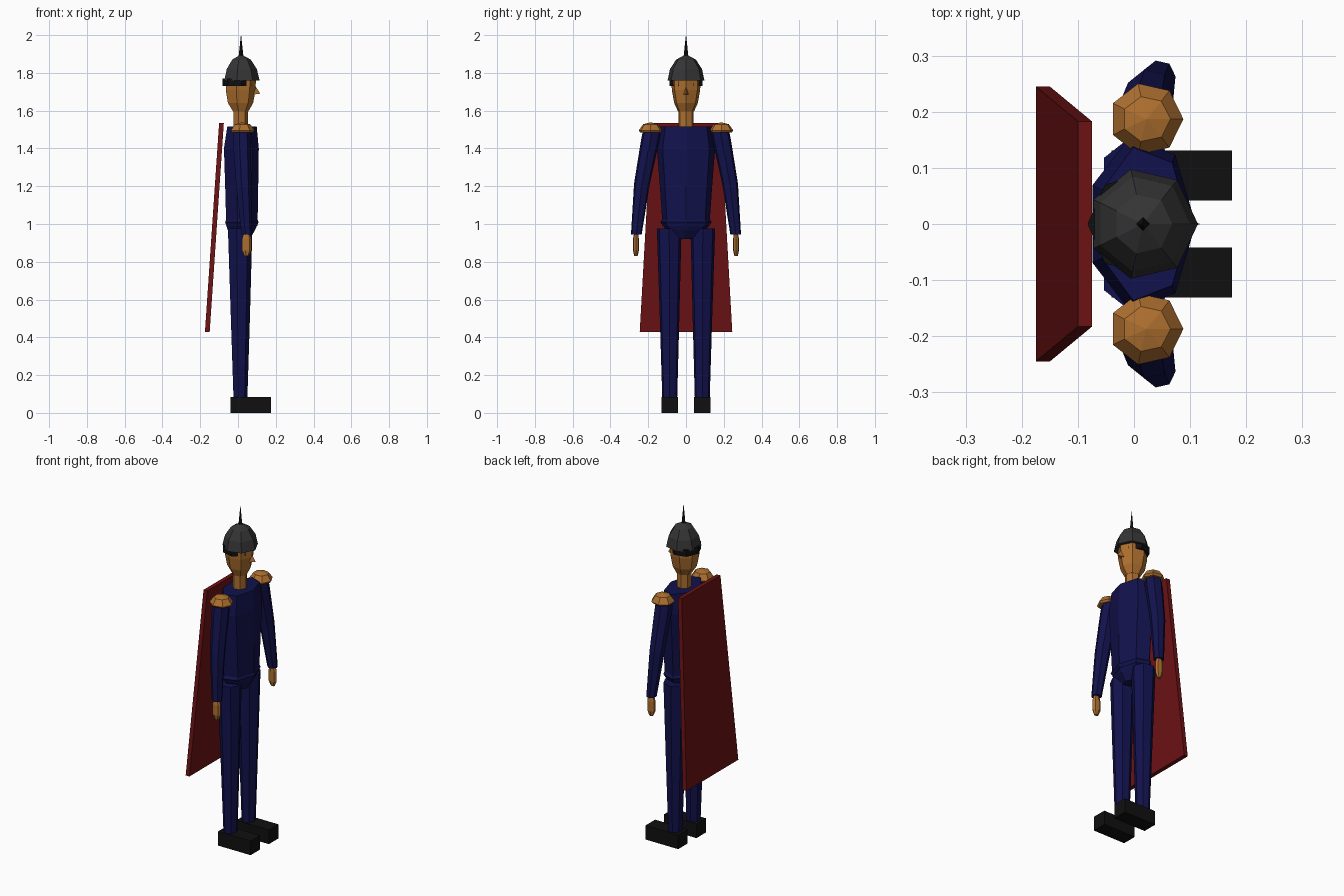
import bpy
import math


def material(name, rgb):
    m = bpy.data.materials.new(name)
    m.diffuse_color = (*rgb, 1)
    return m


NAVY = material("navy cloth", (0.006, 0.006, 0.075))
TAN = material("tan skin and trim", (0.42, 0.16, 0.028))
RED = material("dark red cloth", (0.15, 0.006, 0.007))
GREY = material("dark grey helmet", (0.035, 0.035, 0.035))
BLACK = material("black leather", (0.005, 0.005, 0.005))


def mesh_object(name, verts, faces, mat):
    me = bpy.data.meshes.new(name)
    me.from_pydata(verts, [], faces)
    me.materials.append(mat)
    ob = bpy.data.objects.new(name, me)
    bpy.context.collection.objects.link(ob)
    return ob


def loft(name, rings, mat, n=7, turn=0.0):
    """Join n-sided rings (x, y, z, rx, ry), listed bottom to top."""
    verts, faces = [], []
    for x, y, z, rx, ry in rings:
        for i in range(n):
            a = turn + math.tau * i / n
            verts.append((x + rx * math.cos(a), y + ry * math.sin(a), z))
    for k in range(len(rings) - 1):
        for i in range(n):
            j = (i + 1) % n
            faces.append((k*n + i, k*n + j, k*n + n + j, k*n + n + i))
    faces.append(tuple(reversed(range(n))))
    faces.append(tuple(range(len(verts) - n, len(verts))))
    return mesh_object(name, verts, faces, mat)


def slab(name, bottom, top, mat):
    """Box between two rectangles given as (x0, x1, y0, y1, z)."""
    verts = []
    for x0, x1, y0, y1, z in (bottom, top):
        verts += [(x0, y0, z), (x1, y0, z), (x1, y1, z), (x0, y1, z)]
    faces = [(3, 2, 1, 0), (4, 5, 6, 7)]
    faces += [(i, (i + 1) % 4, (i + 1) % 4 + 4, i + 4) for i in range(4)]
    return mesh_object(name, verts, faces, mat)


# Torso and pelvis
loft("torso", [(0.016, 0, 0.99, 0.086, 0.128), (0.016, 0, 1.03, 0.088, 0.130),
               (0.015, 0, 1.20, 0.092, 0.142), (0.013, 0, 1.40, 0.097, 0.158),
               (0.017, 0, 1.515, 0.082, 0.140)], NAVY)
loft("pelvis", [(0.012, 0, 0.92, 0.05, 0.05), (0.014, 0, 0.965, 0.075, 0.105),
                (0.016, 0, 1.01, 0.093, 0.14), (0.016, 0, 1.03, 0.084, 0.126)], NAVY)

# Neck, head and nose
loft("neck", [(0.012, 0, 1.47, 0.04, 0.042), (0.012, 0, 1.61, 0.04, 0.042)], TAN)
loft("head", [(0.012, 0, 1.595, 0.042, 0.043), (0.01, 0, 1.64, 0.07, 0.064),
              (0.01, 0, 1.71, 0.083, 0.077), (0.012, 0, 1.78, 0.083, 0.08)], TAN)
mesh_object("nose", [(0.075, -0.016, 1.685), (0.075, 0.016, 1.685),
                     (0.08, 0, 1.75), (0.118, 0, 1.69)],
            [(0, 1, 3), (1, 2, 3), (2, 0, 3), (0, 2, 1)], TAN)

# Helmet: neck band, dome and spike
loft("helmet_band", [(0.0, 0, 1.73, 0.083, 0.09), (0.0, 0, 1.77, 0.083, 0.09)],
     BLACK, turn=math.pi)
loft("helmet_dome", [(0.016, 0, 1.76, 0.098, 0.1), (0.016, 0, 1.82, 0.084, 0.087),
                     (0.016, 0, 1.87, 0.052, 0.054), (0.016, 0, 1.893, 0.01, 0.01)], GREY)
loft("helmet_spike", [(0.016, 0, 1.885, 0.013, 0.013), (0.016, 0, 2.0, 0.0006, 0.0006)],
     BLACK, n=4)

# Cape hanging down the back
slab("cape", (-0.175, -0.15, -0.245, 0.245, 0.428),
     (-0.10, -0.075, -0.183, 0.183, 1.535), RED)

# Paired limbs
for side, s in (("left", 1), ("right", -1)):
    slab(side + "_boot", (-0.04, 0.175, s*0.0865 - 0.0445, s*0.0865 + 0.0445, 0),
         (-0.04, 0.175, s*0.0865 - 0.0445, s*0.0865 + 0.0445, 0.085), BLACK)
    loft(side + "_leg", [(0.011, s*0.086, 0.06, 0.038, 0.04),
                         (0.010, s*0.087, 0.50, 0.053, 0.053),
                         (0.008, s*0.089, 0.975, 0.068, 0.067)], NAVY)
    loft(side + "_arm", [(0.045, s*0.263, 0.945, 0.029, 0.029),
                         (0.028, s*0.233, 1.215, 0.043, 0.043),
                         (0.018, s*0.190, 1.44, 0.05, 0.05),
                         (0.018, s*0.178, 1.50, 0.046, 0.05)], NAVY)
    loft(side + "_hand", [(0.045, s*0.265, 0.83, 0.012, 0.009),
                          (0.045, s*0.265, 0.86, 0.026, 0.016),
                          (0.045, s*0.265, 0.92, 0.026, 0.016),
                          (0.045, s*0.264, 0.952, 0.016, 0.011)], TAN)
    loft(side + "_epaulette", [(0.022, s*0.187, 1.484, 0.058, 0.056),
                               (0.022, s*0.187, 1.495, 0.066, 0.065),
                               (0.022, s*0.187, 1.528, 0.043, 0.041),
                               (0.022, s*0.187, 1.538, 0.001, 0.001)], TAN)
